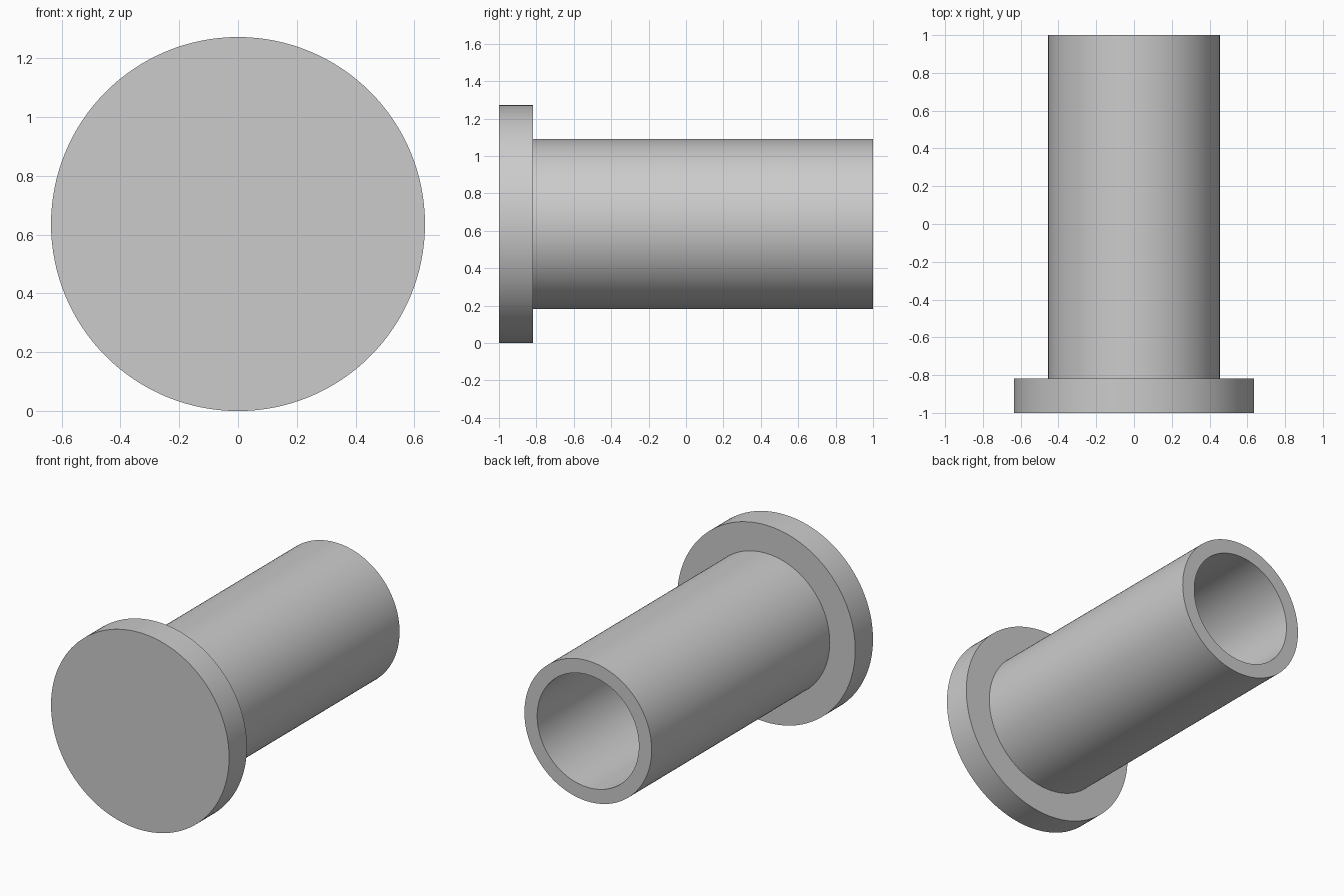
import bpy
import bmesh
import math
from mathutils import Vector

default_cube = bpy.data.objects.get("Cube")
if default_cube:
    bpy.data.objects.remove(default_cube, do_unlink=True)

SIDES = 128
UNIT = 2 / 11                 # eleven units along the full length
HEAD_R = 3.5 * UNIT
TUBE_R = 2.5 * UNIT
BORE_R = 2 * UNIT
FRONT, BACK = -1, 1
STEP = FRONT + UNIT           # back of the head and floor of the bore

# Plain grey material
grey = bpy.data.materials.new("plain grey")
grey.use_nodes = True
colour = (0.6, 0.6, 0.6, 1)
grey.diffuse_color = colour
grey.node_tree.nodes["Principled BSDF"].inputs["Base Color"].default_value = colour


def lathe(name, profile, height):
    """Revolve (radius, y) points about a line along y at the given height."""
    bm = bmesh.new()
    verts = [bm.verts.new((r, y, height)) for r, y in profile]
    edges = [bm.edges.new(pair) for pair in zip(verts, verts[1:])]
    bmesh.ops.spin(bm, geom=verts + edges, cent=Vector((0, 0, height)),
                   axis=Vector((0, 1, 0)), angle=math.tau, steps=SIDES)
    bmesh.ops.remove_doubles(bm, verts=bm.verts[:], dist=0.0001)
    bmesh.ops.recalc_face_normals(bm, faces=bm.faces[:])
    mesh = bpy.data.meshes.new(name)
    bm.to_mesh(mesh)
    bm.free()
    mesh.materials.append(grey)
    obj = bpy.data.objects.new(name, mesh)
    bpy.context.collection.objects.link(obj)
    return obj


# Flanged bushing: solid disc head, hollow tube open at the back
bushing = lathe("flanged_bushing", [
    (0, FRONT), (HEAD_R, FRONT), (HEAD_R, STEP), (TUBE_R, STEP),
    (TUBE_R, BACK), (BORE_R, BACK), (BORE_R, STEP), (0, STEP),
], HEAD_R)

bpy.ops.object.select_all(action="DESELECT")
bushing.select_set(True)
bpy.context.view_layer.objects.active = bushing
bpy.ops.object.shade_smooth_by_angle(angle=math.radians(30))
